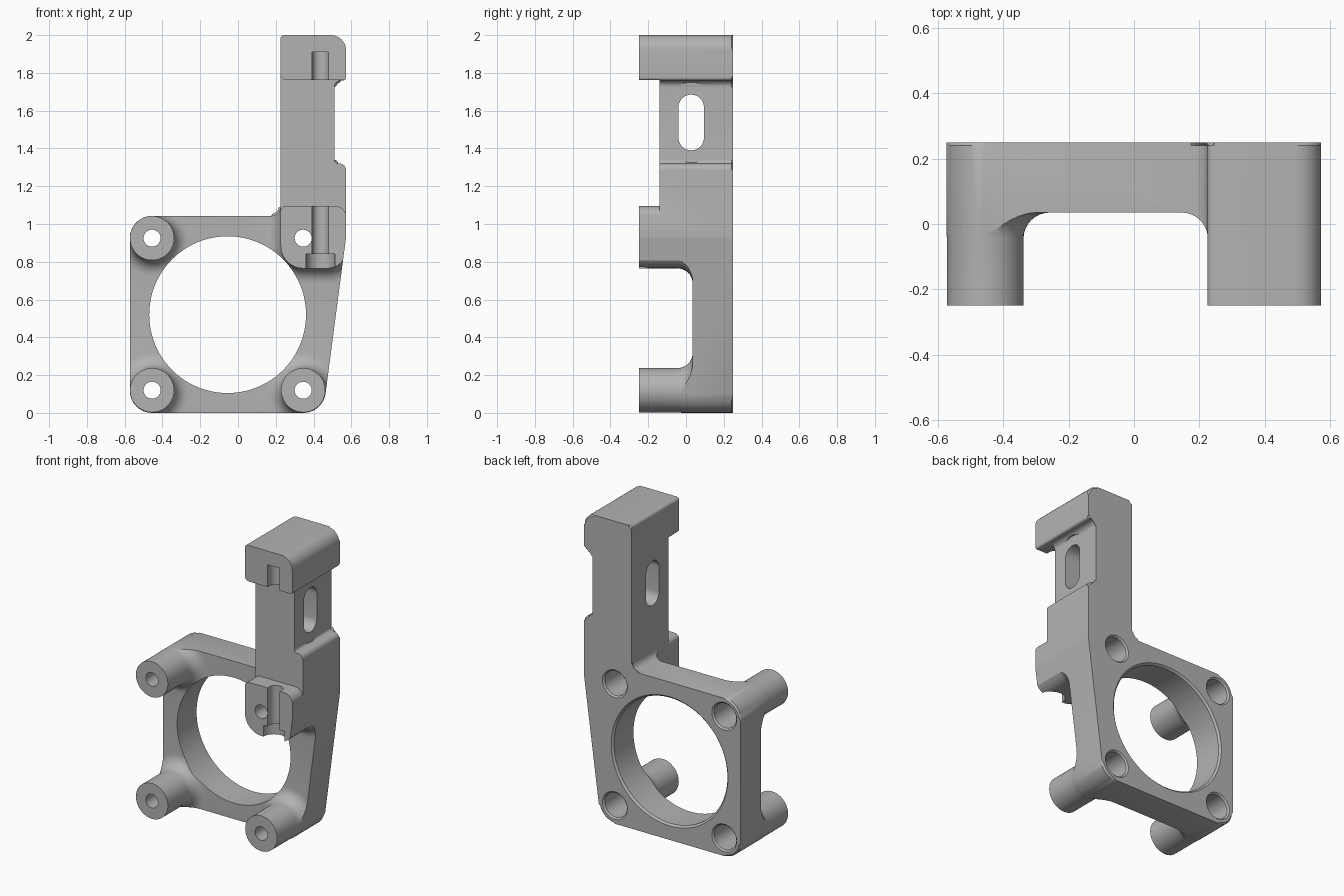
import bpy, bmesh, math
from mathutils import Vector

if "Cube" in bpy.data.objects:
    bpy.data.objects.remove(bpy.data.objects["Cube"], do_unlink=True)

BACK, FRONT, SLAB = 0.25, -0.25, 0.035
POST_R, FILLET = 0.117, 0.08

grey = bpy.data.materials.new("plain grey")
grey.use_nodes = True
grey.diffuse_color = (0.45, 0.45, 0.45, 1)
grey.node_tree.nodes["Principled BSDF"].inputs["Base Color"].default_value = (0.45, 0.45, 0.45, 1)


def rounded(corners, steps=8):
    """Closed polygon with a radius at each corner (a, b, radius)."""
    out = []
    n = len(corners)
    for i, (a, b, r) in enumerate(corners):
        p = Vector((a, b))
        u = (Vector(corners[i - 1][:2]) - p).normalized()
        v = (Vector(corners[(i + 1) % n][:2]) - p).normalized()
        half = math.acos(max(-1, min(1, u.dot(v)))) / 2
        c = p + (u + v).normalized() * r / math.sin(half)
        s, e = p + u * r / math.tan(half) - c, p + v * r / math.tan(half) - c
        start = math.atan2(s.y, s.x)
        turn = math.atan2(s.x * e.y - s.y * e.x, s.dot(e))
        for k in range(steps + 1):
            t = start + turn * k / steps
            out.append((c.x + r * math.cos(t), c.y + r * math.sin(t)))
    return out


def circle(a, b, r, sides=48):
    """Outline function of a circle that can grow by an offset."""
    return lambda d: [(a + (r + d) * math.cos(2 * math.pi * k / sides),
                       b + (r + d) * math.sin(2 * math.pi * k / sides)) for k in range(sides)]


def rect(a0, a1, b0, b1, radii):
    """Outline function of a rounded rectangle that can grow by an offset."""
    def outline(d):
        pts = [(a0 - d, b0 - d), (a1 + d, b0 - d), (a1 + d, b1 + d), (a0 - d, b1 + d)]
        return rounded([(*p, r + d) for p, r in zip(pts, radii)])
    return outline


def loft(name, outline, layers, axis="y", back_bevel=0):
    """Solid through offset copies of an outline, given as (depth, offset)."""
    place = {"x": lambda a, b, d: (d, a, b),
             "y": lambda a, b, d: (a, d, b),
             "z": lambda a, b, d: (a, b, d)}[axis]
    bm = bmesh.new()
    rings = [[bm.verts.new(place(a, b, d)) for a, b in outline(o)] for d, o in layers]
    for lo, hi in zip(rings, rings[1:]):
        for i in range(len(lo)):
            bm.faces.new((lo[i - 1], lo[i], hi[i], hi[i - 1]))
    bm.faces.new(rings[0])
    cap = bm.faces.new(rings[-1])
    if back_bevel:
        bmesh.ops.bevel(bm, geom=list(cap.edges), offset=back_bevel, segments=1,
                        affect="EDGES", clamp_overlap=False)
    bmesh.ops.recalc_face_normals(bm, faces=bm.faces)
    mesh = bpy.data.meshes.new(name)
    bm.to_mesh(mesh)
    bm.free()
    mesh.materials.append(grey)
    obj = bpy.data.objects.new(name, mesh)
    bpy.context.collection.objects.link(obj)
    return obj


def combine(target, tool, operation):
    """Apply a boolean and discard the tool."""
    mod = target.modifiers.new(operation.lower(), "BOOLEAN")
    mod.operation, mod.object, mod.solver = operation, tool, "EXACT"
    bpy.context.view_layer.objects.active = target
    bpy.ops.object.modifier_apply(modifier=mod.name)
    bpy.data.objects.remove(tool, do_unlink=True)


# Depth profile of a boss that flares into the slab with a concave fillet
flare = [(FRONT, 0)]
for k in range(9):
    t = math.pi / 2 * k / 8
    flare.append((SLAB - FILLET + FILLET * math.sin(t), FILLET * (1 - math.cos(t))))
flare.append((0.12, FILLET))

# Oversized slab, trimmed to the outline further down
bracket = loft("bracket", rect(-0.7, 0.7, -0.1, 2.1, [0.01] * 4), [(SLAB, 0), (0.3, 0)])

# Arm, its head block, the lower clamp block and the three corner posts
arm = loft("arm", rect(0.2256, 0.7, 0.95, 2.15, [0.002] * 4), [(-0.14, 0), (0.15, 0)])
head = loft("head_block", rect(0.2254, 0.72, 1.762, 2.2, [0.03] * 4), [(FRONT, 0), (0.13, 0)])
clamp = loft("clamp_block", rect(0.2258, 0.574, 0.765, 1.095, [0.12, 0.1, 0.06, 0.03]), flare)
posts = [(-0.455, 0.925), (-0.455, 0.12), (0.345, 0.12)]
parts = [arm, head, clamp] + [loft("post", circle(x, z, POST_R), flare) for x, z in posts]
for part in parts:
    combine(bracket, part, "UNION")

# Outer silhouette with a chamfered back edge
silhouette = rounded([
    (-0.573, 0, 0.118), (0.45, 0, 0.118), (0.572, 0.93, 0.1),
    (0.572, 1.32, 0.035), (0.51, 1.32, 0.02), (0.51, 1.76, 0.035), (0.572, 1.76, 0.016),
    (0.572, 2, 0.08), (0.225, 2, 0.02), (0.225, 1.043, 0.05), (-0.573, 1.043, 0.118)])
combine(bracket, loft("silhouette", lambda d: silhouette, [(-0.4, 0), (BACK, 0)],
                      back_bevel=0.01), "INTERSECT")

# Large round opening with a chamfer at the back
combine(bracket, loft("opening", circle(-0.055, 0.52, 0.415, 96),
                      [(-0.3, 0), (0.238, 0), (0.27, 0.032)]), "DIFFERENCE")

# Screw holes, counterbored from the back
for x, z in posts + [(0.345, 0.925)]:
    combine(bracket, loft("screw_hole", circle(x, z, 0.045, 40),
                          [(-0.3, 0), (-0.05, 0), (-0.05, 0.036), (0.24, 0.036), (0.27, 0.066)]),
            "DIFFERENCE")

# Slot through the arm and the washer seat around it
combine(bracket, loft("slot", rect(-0.04, 0.095, 1.39, 1.685, [0.067] * 4),
                      [(0.1, 0), (0.7, 0)], "x"), "DIFFERENCE")
combine(bracket, loft("washer_seat", rect(-0.11, 0.165, 1.325, 1.75, [0.137] * 4),
                      [(0.511, 0), (0.7, 0)], "x"), "DIFFERENCE")

# Vertical screw groove in both blocks and the nut pocket below
combine(bracket, loft("groove", rect(0.392, 0.48, -0.32, -0.185, [0.043] * 4),
                      [(0.8, 0), (1.91, 0)], "z"), "DIFFERENCE")
combine(bracket, loft("nut_pocket", circle(0.437, -0.25, 0.077, 32),
                      [(0.7, 0), (0.84, 0)], "z"), "DIFFERENCE")

# Smooth curved faces, keep edges crisp
bpy.ops.object.select_all(action="DESELECT")
bracket.select_set(True)
bpy.context.view_layer.objects.active = bracket
bpy.ops.object.shade_smooth_by_angle(angle=math.radians(30))
